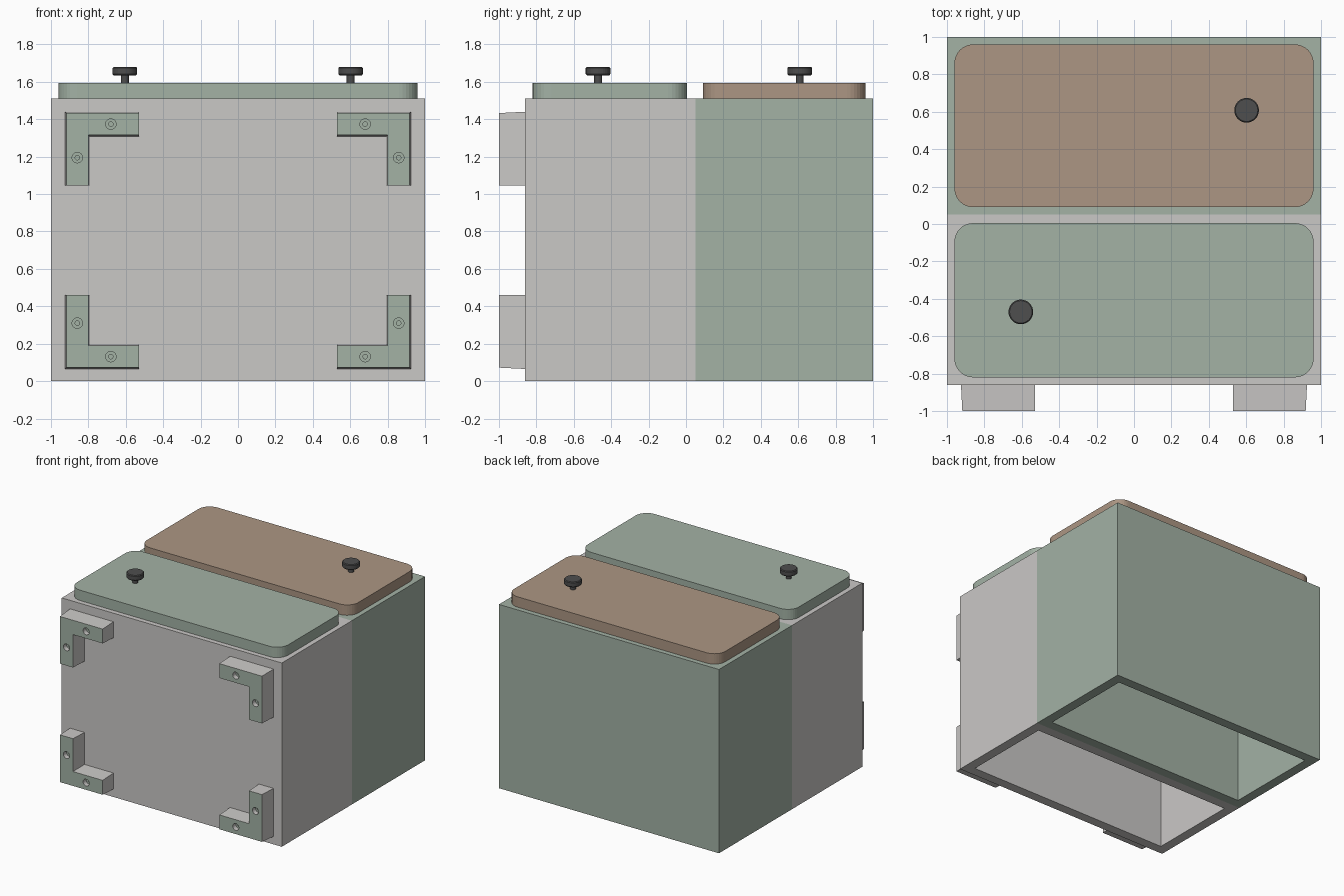
import bpy, bmesh, math
from mathutils import Vector, Matrix

if "Cube" in bpy.data.objects:
    bpy.data.objects.remove(bpy.data.objects["Cube"])


def lin(c):
    c /= 255
    return c / 12.92 if c <= 0.04045 else ((c + 0.055) / 1.055) ** 2.4


def material(name, r, g, b):
    m = bpy.data.materials.new(name)
    m.diffuse_color = (lin(r), lin(g), lin(b), 1)
    m.use_nodes = True
    m.node_tree.nodes["Principled BSDF"].inputs["Base Color"].default_value = m.diffuse_color
    return m


GREY = material("light grey", 202, 200, 198)
GREEN = material("sage green", 163, 178, 165)
TAN = material("warm tan", 172, 150, 131)
DARK = material("dark grey", 78, 78, 78)


def add_object(name, bm, *mats):
    bmesh.ops.recalc_face_normals(bm, faces=bm.faces)
    me = bpy.data.meshes.new(name)
    bm.to_mesh(me)
    bm.free()
    ob = bpy.data.objects.new(name, me)
    bpy.context.collection.objects.link(ob)
    for m in mats:
        me.materials.append(m)
    return ob


def rect(x0, x1, y0, y1):
    return [(x0, y0), (x1, y0), (x1, y1), (x0, y1)]


def loft(bm, rings, closed=False):
    """Skin a list of equal-length point rings; cap the ends unless closed."""
    vs = [[bm.verts.new(p) for p in r] for r in rings]
    n = len(vs[0])
    pairs = list(zip(vs, vs[1:])) + ([(vs[-1], vs[0])] if closed else [])
    for a, b in pairs:
        for i in range(n):
            j = (i + 1) % n
            bm.faces.new((a[i], a[j], b[j], b[i]))
    if not closed:
        bm.faces.new(vs[0])
        bm.faces.new(vs[-1])


def bin_body(name, y0, y1, mat, h=1.51, t=0.08):
    """Hollow walls, open at the bottom, covered by the lid on top."""
    bm = bmesh.new()
    outer, inner = rect(-1, 1, y0, y1), rect(-1 + t, 1 - t, y0 + t, y1 - t)
    loft(bm, [[(x, y, z) for x, y in p] for p, z in
              ((outer, 0), (outer, h), (inner, h), (inner, 0))], closed=True)
    return add_object(name, bm, mat)


def lid(name, y0, y1, mat, r=0.1, seg=8):
    """Rounded-corner slab."""
    pts = []
    for k, (cx, cy) in enumerate([(0.96 - r, y1 - r), (-0.96 + r, y1 - r),
                                  (-0.96 + r, y0 + r), (0.96 - r, y0 + r)]):
        for i in range(seg + 1):
            a = math.pi / 2 * (k + i / seg)
            pts.append((cx + r * math.cos(a), cy + r * math.sin(a)))
    bm = bmesh.new()
    loft(bm, [[(x, y, z) for x, y in pts] for z in (1.51, 1.595)])
    return add_object(name, bm, mat)


def knob(name, x, y, n=32):
    """Stem and disc as one turned profile."""
    prof = [(0.021, 1.59), (0.021, 1.635), (0.06, 1.635), (0.066, 1.642),
            (0.066, 1.674), (0.06, 1.68)]
    bm = bmesh.new()
    loft(bm, [[(x + r * math.cos(2 * math.pi * i / n),
                y + r * math.sin(2 * math.pi * i / n), z) for i in range(n)]
              for r, z in prof])
    return add_object(name, bm, DARK)


def bracket(name, sx, up):
    """L-shaped corner bracket with drafted sides and two counterbored holes."""
    cz = 0.065 if up else 1.44          # outer corner height
    sz = 1 if up else -1

    def place(u, v, y):
        return (sx * (0.925 - u), y, cz + sz * v)

    L, w = 0.395, 0.132

    def outline(d):
        return [(d, d), (L, d), (L, w - d), (w - d, w - d), (w - d, L), (d, L)]

    bm = bmesh.new()
    loft(bm, [[place(u, v, y) for u, v in outline(d)]
              for d, y in ((0, -0.86), (0.007, -1.0))])
    ob = add_object(name, bm, GREY, GREEN)

    # stepped screw hole cutters
    cut = bmesh.new()
    for u, v in ((0.245, w / 2), (w / 2, 0.245)):
        px, _, pz = place(u, v, 0)
        loft(cut, [[(px + r * math.cos(math.tau * i / 24), y,
                     pz + r * math.sin(math.tau * i / 24)) for i in range(24)]
                   for r, y in ((0.028, -1.05), (0.028, -0.96),
                                (0.012, -0.96), (0.012, -0.87))])
    cutter = add_object("hole_cutter", cut, GREY)
    cutter.hide_render = True
    mod = ob.modifiers.new("holes", 'BOOLEAN')
    mod.operation, mod.solver, mod.object = 'DIFFERENCE', 'EXACT', cutter
    bpy.context.view_layer.objects.active = ob
    bpy.ops.object.modifier_apply(modifier=mod.name)
    bpy.data.objects.remove(cutter)

    # green front faces, grey sides
    for p in ob.data.polygons:
        p.material_index = 1 if p.normal.y < -0.9 else 0
    return ob


# two bins side by side
bin_body("front_bin", -0.86, 0.05, GREY)
bin_body("back_bin", 0.05, 1.0, GREEN)

# lids
lid("front_lid", -0.82, 0.005, GREEN)
lid("back_lid", 0.09, 0.96, TAN)

# lid knobs
knob("front_knob", -0.605, -0.47)
knob("back_knob", 0.602, 0.608)

# four corner brackets on the front
for sx, side in ((-1, "left"), (1, "right")):
    bracket("lower_bracket_" + side, sx, True)
    bracket("upper_bracket_" + side, sx, False)
